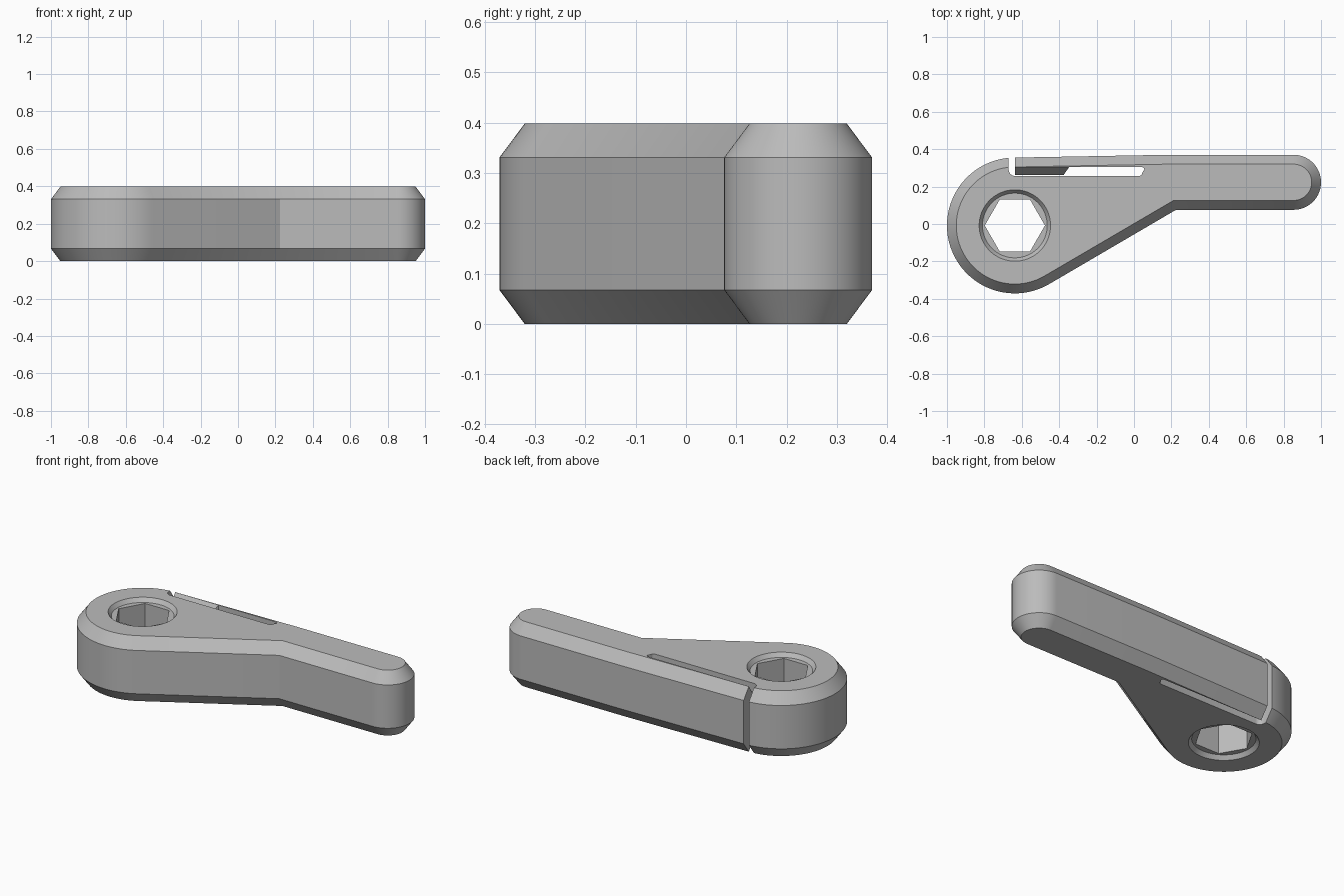
import bpy, bmesh
from math import pi, cos, sin, tan, acos, atan2, hypot, radians

cube = bpy.data.objects.get("Cube")
if cube:
    bpy.data.objects.remove(cube, do_unlink=True)

H, BEVEL, RISE = 0.398, 0.05, 0.067      # height, edge inset, edge rise
HX, HY, HR = -0.637, -0.008, 0.363       # hub
TX, TY, TR = 0.853, 0.223, 0.147         # handle tip
CX, CY = 0.225, TY - TR                  # inner corner

grey = bpy.data.materials.new("plain grey")
grey.use_nodes = True
grey.diffuse_color = (0.5, 0.5, 0.5, 1)
grey.node_tree.nodes["Principled BSDF"].inputs["Base Color"].default_value = (0.5, 0.5, 0.5, 1)


def loft(name, rings):
    """Closed solid through matching rings of 3D points."""
    bm = bmesh.new()
    loops = [[bm.verts.new(p) for p in ring] for ring in rings]
    n = len(loops[0])
    for a, b in zip(loops, loops[1:]):
        for i in range(n):
            j = (i + 1) % n
            bm.faces.new((a[i], a[j], b[j], b[i]))
    bm.faces.new(loops[0][::-1])
    bm.faces.new(loops[-1])
    bmesh.ops.recalc_face_normals(bm, faces=bm.faces)
    mesh = bpy.data.meshes.new(name)
    bm.to_mesh(mesh)
    bm.free()
    mesh.materials.append(grey)
    ob = bpy.data.objects.new(name, mesh)
    bpy.context.collection.objects.link(ob)
    return ob


def arc(x, y, r, start, end, n):
    return [(x + r * cos(start + (end - start) * i / n),
             y + r * sin(start + (end - start) * i / n)) for i in range(n + 1)]


def at(points, z):
    return [(x, y, z) for x, y in points]


def circle(r, n, z):
    return at(arc(HX, HY, r, 0, 2 * pi, n)[:-1], z)


def outline(d):
    """Lever outline moved inward by d."""
    tangent = atan2(CY - HY, CX - HX) - acos(HR / hypot(CX - HX, CY - HY))
    pts = arc(HX, HY, HR - d, pi / 2, 2 * pi + tangent, 64)
    pts.append((CX - d * tan(radians(15)), CY + d))
    pts += arc(TX, TY, TR - d, -pi / 2, pi / 2, 40)
    pts.append((0.18, TY + TR - d))
    return pts


def combine(target, other, operation):
    mod = target.modifiers.new(operation.lower(), "BOOLEAN")
    mod.operation = operation
    mod.solver = "EXACT"
    mod.object = other
    bpy.context.view_layer.objects.active = target
    bpy.ops.object.modifier_apply(modifier=mod.name)
    bpy.data.objects.remove(other, do_unlink=True)


# Lever body with bevelled rims
lever = loft("lever_body", [at(outline(BEVEL), 0), at(outline(0), RISE),
                            at(outline(0), H - RISE), at(outline(BEVEL), H)])

# Hexagonal socket, with a shallow tapered recess on both faces
combine(lever, loft("socket_cutter", [circle(0.161, 6, -0.1), circle(0.161, 6, H + 0.1)]), "DIFFERENCE")
for face, out in ((0, -1), (H, 1)):
    rings = [circle(0.173, 64, face - out * 0.024), circle(0.191, 64, face),
             circle(0.206, 64, face + out * 0.02)]
    combine(lever, loft("recess_cutter", rings), "DIFFERENCE")

# L-shaped slot that frees the spring arm
LOW, HIGH, END = 0.257, 0.305, -0.637
slot = [(-0.674, 0.45), (-0.67, 0.29)]
slot += arc(-0.637, 0.29, 0.033, pi, 1.5 * pi, 6)[1:]
slot += arc(0.025, LOW + 0.02, 0.02, -pi / 2, 0, 5)
slot += arc(0.04, HIGH - 0.015, 0.015, 0, pi / 2, 5)
slot += [(END, HIGH), (END, 0.45)]
combine(lever, loft("slot_cutter", [at(slot, -0.1), at(slot, H + 0.1)]), "DIFFERENCE")

# Bevelled inner pad at the free end of the spring arm
FACE, BACK = LOW + 0.004, 0.33
section = [(FACE, RISE), (HIGH, 0.001), (BACK, RISE), (BACK, H - RISE),
           (HIGH, H - 0.001), (FACE, H - RISE)]
pad = loft("spring_pad", [[(END, y, z) for y, z in section],
                          [(-0.377 + (y - FACE) * 0.7, y, z) for y, z in section]])
combine(lever, pad, "UNION")

# Smooth the round walls, keep the edges crisp
bpy.ops.object.select_all(action="DESELECT")
lever.select_set(True)
bpy.context.view_layer.objects.active = lever
bpy.ops.object.shade_smooth_by_angle(angle=radians(25))
